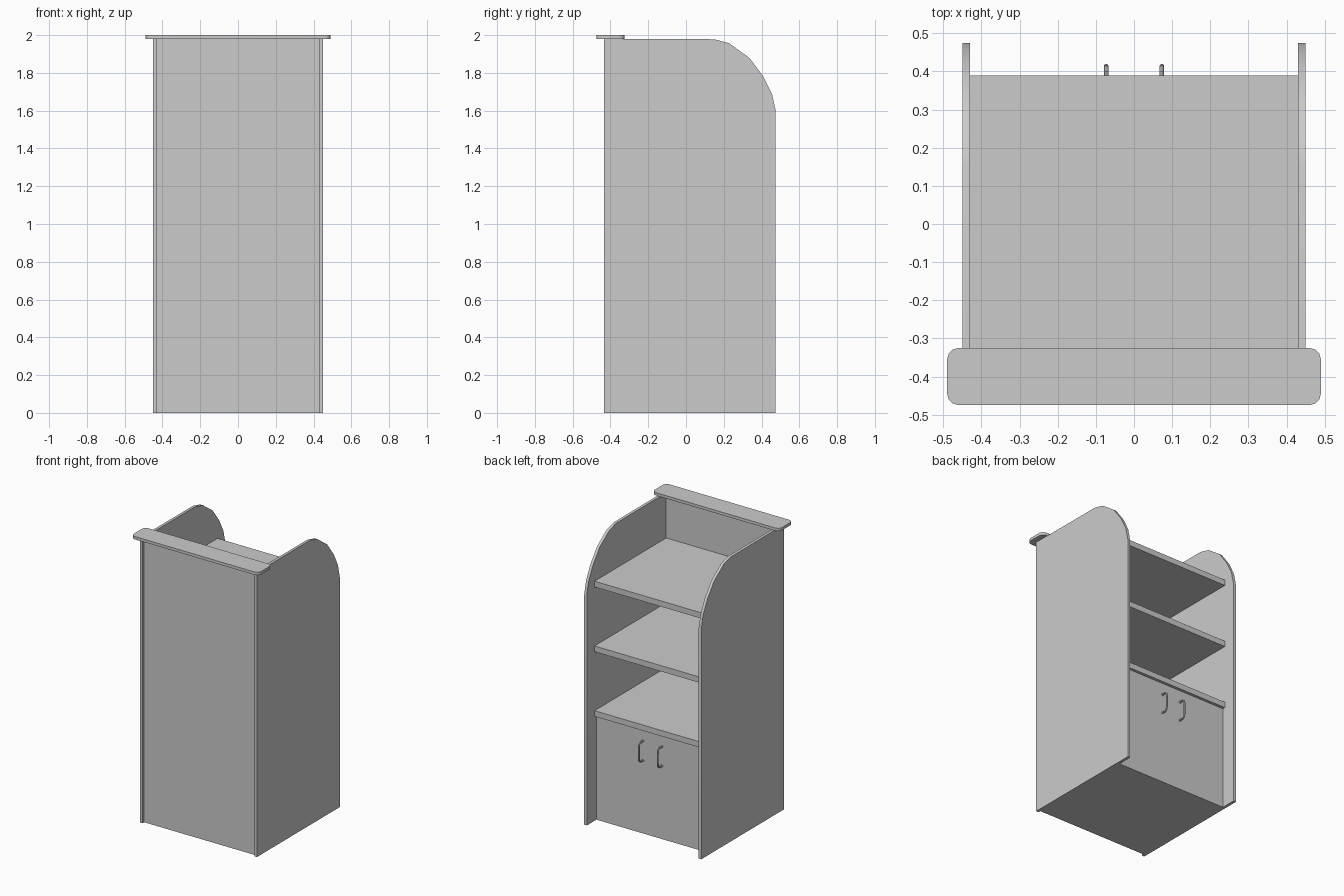
import bpy, bmesh, math

if "Cube" in bpy.data.objects:
    bpy.data.objects.remove(bpy.data.objects["Cube"])


def finish(obj, smooth=False):
    if smooth:
        bpy.ops.object.select_all(action='DESELECT')
        obj.select_set(True)
        bpy.context.view_layer.objects.active = obj
        bpy.ops.object.shade_smooth_by_angle(angle=math.radians(35))
    return obj


def prism(name, base, offset, smooth=False):
    """Extrude a closed polygon along an offset vector."""
    bm = bmesh.new()
    face = bm.faces.new([bm.verts.new(p) for p in base])
    ext = bmesh.ops.extrude_face_region(bm, geom=[face])
    verts = [g for g in ext["geom"] if isinstance(g, bmesh.types.BMVert)]
    bmesh.ops.translate(bm, verts=verts, vec=offset)
    bmesh.ops.recalc_face_normals(bm, faces=bm.faces)
    mesh = bpy.data.meshes.new(name)
    bm.to_mesh(mesh)
    bm.free()
    obj = bpy.data.objects.new(name, mesh)
    bpy.context.collection.objects.link(obj)
    return finish(obj, smooth)


def box(name, x, y, z):
    base = [(x[0], y[0], z[0]), (x[1], y[0], z[0]), (x[1], y[1], z[0]), (x[0], y[1], z[0])]
    return prism(name, base, (0, 0, z[1] - z[0]))


W = 0.43  # inner half width

# Side panels with a rounded upper back corner
side = [(-0.435, 0), (0.475, 0), (0.475, 1.60), (0.455, 1.69), (0.41, 1.78),
        (0.335, 1.88), (0.228, 1.957), (0.15, 1.978), (-0.435, 1.98)]
for label, x in (("left", -0.45), ("right", W)):
    prism(label + "_side_panel", [(x, y, z) for y, z in side], (0.02, 0, 0), True)

# Front panel, set back between the sides
box("front_panel", (-W, W), (-0.417, -0.397), (0, 1.98))

# Ledge on top with rounded corners
r = 0.03
ledge = []
for i, (cx, cy) in enumerate([(0.46, -0.355), (-0.46, -0.355), (-0.46, -0.445), (0.46, -0.445)]):
    for k in range(4):
        a = math.radians(90 * i + 30 * k)
        ledge.append((cx + r * math.cos(a), cy + r * math.sin(a), 1.98))
prism("top_ledge", ledge, (0, 0, 0.02), True)

# Three shelves
for n, top in enumerate((0.765, 1.215, 1.665)):
    box(f"shelf_{n + 1}", (-W, W), (-0.397, 0.39), (top - 0.04, top))

# Lower cupboard: floor and door front
box("cupboard_floor", (-W, W), (-0.397, 0.35), (0, 0.02))
box("cupboard_front", (-W, W), (0.35, 0.37), (0, 0.725))

# Bowed door handles with small mounting feet
path = [(0.368, 0.508), (0.398, 0.508), (0.41, 0.518), (0.414, 0.54),
        (0.414, 0.61), (0.41, 0.632), (0.398, 0.642), (0.368, 0.642)]
for label, x in (("left", -0.073), ("right", 0.073)):
    curve = bpy.data.curves.new(label + "_handle", 'CURVE')
    curve.dimensions = '3D'
    curve.bevel_depth = 0.006
    curve.bevel_resolution = 2
    curve.use_fill_caps = True
    spline = curve.splines.new('POLY')
    spline.points.add(len(path) - 1)
    for p, (y, z) in zip(spline.points, path):
        p.co = (x, y, z, 1)
    handle = bpy.data.objects.new(label + "_handle", curve)
    bpy.context.collection.objects.link(handle)
    bpy.ops.object.select_all(action='DESELECT')
    handle.select_set(True)
    bpy.context.view_layer.objects.active = handle
    bpy.ops.object.convert(target='MESH')
    finish(bpy.context.view_layer.objects.active, True)
    for foot, z in (("lower", 0.508), ("upper", 0.642)):
        ring = [(x + 0.009 * math.cos(a), 0.37, z + 0.009 * math.sin(a))
                for a in (math.tau * k / 12 for k in range(12))]
        prism(f"{label}_handle_{foot}_foot", ring, (0, 0.004, 0), True)
